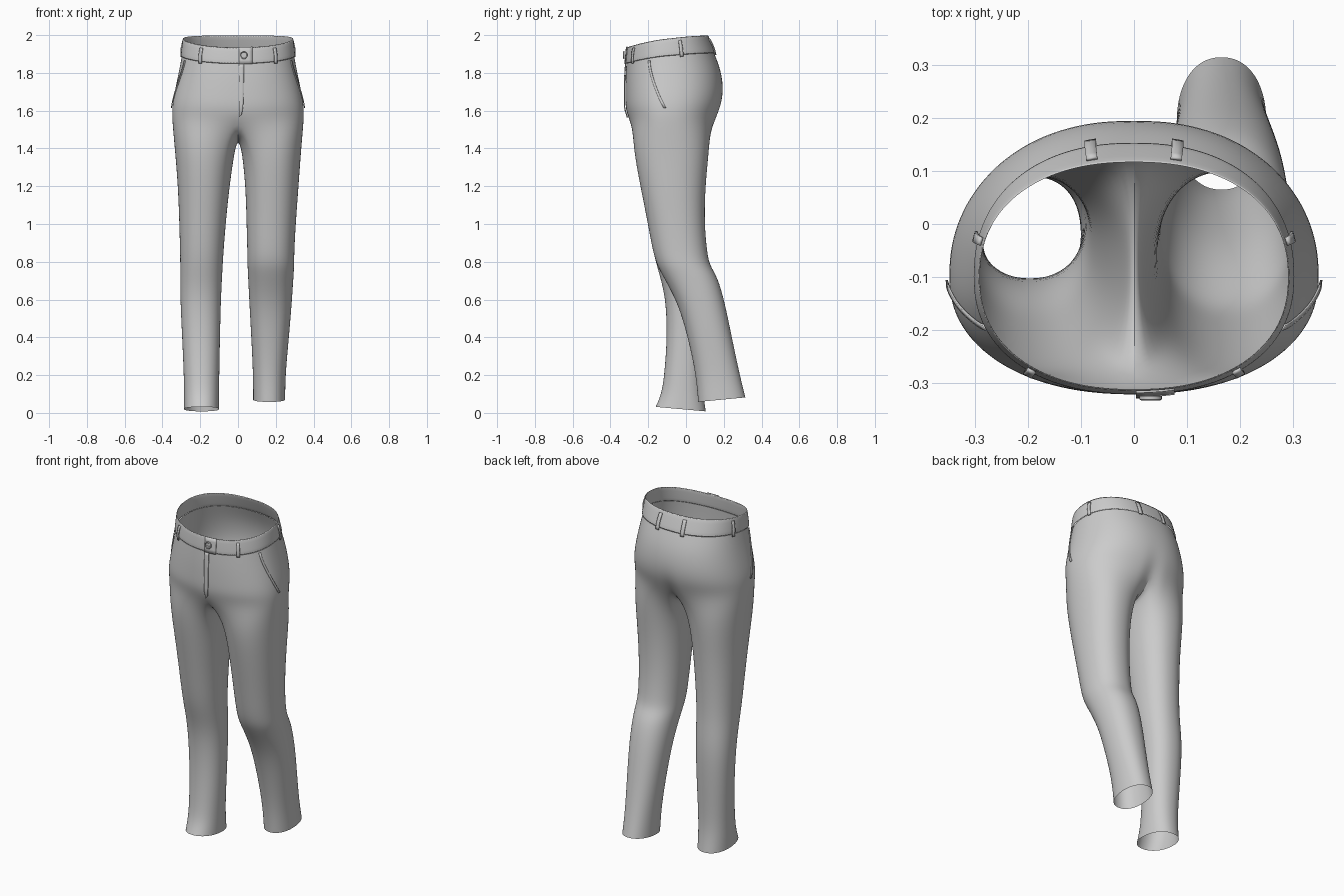
import bpy, bmesh, math
from mathutils import Vector

old = bpy.data.objects.get("Cube")
if old:
    bpy.data.objects.remove(old)

cloth = bpy.data.materials.new("grey cloth")
cloth.use_nodes = True
GREY = (0.6, 0.6, 0.6, 1)
cloth.diffuse_color = GREY
cloth.node_tree.nodes["Principled BSDF"].inputs["Base Color"].default_value = GREY

HALF = 24      # segments from front centre to back centre
INNER = 8      # segments along the crotch seam
MID_Y = -0.1   # widest line of the hips

# Hip stations: height, half width, front y, back y, tilt of the ring
HIPS = [(1.98, .287, -.308, .112, 1), (1.89, .297, -.316, .148, .9),
        (1.80, .314, -.321, .186, .7), (1.70, .336, -.322, .200, .4),
        (1.62, .350, -.321, .188, .2), (1.55, .349, -.302, .158, 0)]

# Leg stations: height, inner x, outer x, front y, back y
RIGHT = [(1.41, .014, .336, -.282, .125), (1.2, .045, .318, -.242, .102),
         (1.0, .065, .311, -.202, .092), (.82, .079, .306, -.168, .09),
         (.70, .085, .306, -.130, .10), (.58, .091, .305, -.106, .105),
         (.40, .095, .296, -.100, .098), (.2, .099, .287, -.115, .088),
         (.1, .100, .286, -.130, .092), (.02, .099, .286, -.161, .105)]
LEFT = [(1.41, .018, .336, -.282, .125), (1.2, .040, .321, -.242, .102),
        (1.0, .045, .306, -.202, .098), (.85, .049, .298, -.175, .112),
        (.78, .050, .298, -.153, .126), (.72, .053, .294, -.120, .168),
        (.58, .060, .285, -.042, .207), (.40, .070, .270, .010, .243),
        (.2, .080, .251, .053, .285), (.07, .080, .250, .064, .315)]


def power(v, n):
    return math.copysign(abs(v) ** (2 / n), v)


def hip_point(z, angle, out=0.0):
    """Point on the hips; angle 0 is the front, a quarter turn is the left."""
    lo = next((i for i in range(len(HIPS) - 1) if z >= HIPS[i + 1][0]), len(HIPS) - 2)
    a, b = HIPS[lo], HIPS[lo + 1]
    t = (a[0] - z) / (a[0] - b[0])
    width, front, back, tilt = (p + (q - p) * t for p, q in zip(a[1:], b[1:]))
    s, c = math.sin(angle), math.cos(angle)
    depth = MID_Y - front if c > 0 else back - MID_Y
    x = (width + out) * power(s, 2.25)
    y = MID_Y - (depth + out) * power(c, 2.25)
    return Vector((x, y, z + tilt * (.003 - .0315 * c - .0145 * c * c)))


def angle_at(x, z, back=False):
    """Angle on the hips where the surface has the given x."""
    width = max(abs(hip_point(z, math.pi / 2).x), abs(x))
    a = math.copysign(math.asin((abs(x) / width) ** 1.125), x)
    return math.pi - a if back else a


def finish(name, bm, levels=0, thick=0.0, sharp=50):
    bmesh.ops.recalc_face_normals(bm, faces=bm.faces)
    mesh = bpy.data.meshes.new(name)
    bm.to_mesh(mesh)
    bm.free()
    mesh.materials.append(cloth)
    ob = bpy.data.objects.new(name, mesh)
    bpy.context.collection.objects.link(ob)
    if thick:
        mod = ob.modifiers.new("thickness", 'SOLIDIFY')
        mod.thickness, mod.offset = thick, 0
    if levels:
        mod = ob.modifiers.new("smooth", 'SUBSURF')
        mod.levels = mod.render_levels = levels
    bpy.ops.object.select_all(action='DESELECT')
    ob.select_set(True)
    bpy.context.view_layer.objects.active = ob
    bpy.ops.object.shade_smooth_by_angle(angle=math.radians(sharp))
    return ob


def bridge(bm, upper, lower):
    n = len(upper)
    for i in range(n):
        j = (i + 1) % n
        bm.faces.new((upper[i], upper[j], lower[j], lower[i]))


def hip_patch(name, corner, rows, cols, thick):
    """Plate on the hip surface; corner(u, v) gives a surface point."""
    bm = bmesh.new()
    grid = [[bm.verts.new(corner(u / cols, v / rows)) for u in range(cols + 1)]
            for v in range(rows + 1)]
    for r in range(rows):
        for c in range(cols):
            bm.faces.new((grid[r][c], grid[r][c + 1], grid[r + 1][c + 1], grid[r + 1][c]))
    return finish(name, bm, 0, thick)


# Trouser body: hip rings that split at the crotch into two legs
def build_body():
    bm = bmesh.new()
    count = 2 * HALF
    rings = []
    for z in [1.89] + [s[0] for s in HIPS[2:]]:
        pts = [hip_point(z, math.pi * i / HALF) for i in range(count)]
        rings.append([bm.verts.new(p) for p in pts])
    for a, b in zip(rings, rings[1:]):
        bridge(bm, a, b)
    hips = rings[-1]
    hips[HALF].co.y -= .02   # soft cleft at the back seam
    rings[-2][HALF].co.y -= .006
    front, back = hips[0].co, hips[HALF].co
    seam = []
    for k in range(1, INNER):
        t = k / INNER
        p = back.lerp(front, t)
        p.z -= .115 * math.sin(math.pi * t) ** .8
        seam.append(bm.verts.new(p))
    for side, stations in ((1, LEFT), (-1, RIGHT)):
        outer = [hips[(side * i) % count] for i in range(HALF + 1)]
        ring = outer + seam
        n = len(ring)
        for idx, (z, xin, xout, yf, yb) in enumerate(stations):
            hem = .012 * side if idx == len(stations) - 1 else 0
            nxt = []
            for i in range(n):
                a = 2 * math.pi * (i + INNER / 2) / n
                fx, fy = -power(math.cos(a), 2.2), power(math.sin(a), 2.2)
                x = (xin + xout) / 2 + fx * (xout - xin) / 2
                y = (yf + yb) / 2 - fy * (yb - yf) / 2
                nxt.append(bm.verts.new((side * x, y, z - hem * fy)))
            bridge(bm, ring, nxt)
            ring = nxt
    return finish("trouser_body", bm, 2, sharp=80)


build_body()

# Waistband
band = bmesh.new()
band_rings = [[band.verts.new(hip_point(z, math.pi * i / 36, .004)) for i in range(72)]
              for z in (1.98, 1.93, 1.885)]
for a, b in zip(band_rings, band_rings[1:]):
    bridge(band, a, b)
finish("waistband", band, 1, .004)


# Belt loops
def belt_loop(name, x, back):
    mid = angle_at(x, 1.93, back)
    spread = .034

    def corner(u, v):
        bulge = .009 + .005 * math.sin(math.pi * v)
        return hip_point(1.962 - .085 * v, mid + (u - .5) * 2 * spread, bulge)
    hip_patch(name, corner, 6, 2, .006)


for side, word in ((1, "left"), (-1, "right")):
    belt_loop(word + "_front_loop", side * .19, False)
    belt_loop(word + "_side_loop", side * .284, True)
    belt_loop(word + "_back_loop", side * .078, True)

    # Slanted pocket edge
    def pocket(u, v, side=side):
        z = 1.875 - .26 * v
        a = 1.17 + .36 * v ** 1.4 + (u - .5) * .05
        return hip_point(z, side * a, .003)
    hip_patch(word + "_pocket_edge", pocket, 10, 2, .004)


# Fly flap, rounded towards the seam at its foot
def fly(u, v):
    z = 1.885 - .32 * v
    x = .004 + u * .026 * math.sqrt(max(0, 1 - v ** 6))
    return hip_point(z, angle_at(x, z), .004)


hip_patch("fly_flap", fly, 16, 3, .006)


# Waistband overlap behind the button
def overlap(u, v):
    z = 1.98 - .095 * v
    return hip_point(z, angle_at(.004 + u * .07, z), .008)


hip_patch("waistband_overlap", overlap, 4, 4, .004)

# Button with a raised rim and four stitches
spot = hip_point(1.935, angle_at(.03, 1.935), .013)
button = bmesh.new()
rows = []
for r, out in ((.021, 0), (.021, .006), (.018, .008), (.015, .005)):
    rows.append([button.verts.new((spot.x + r * math.cos(t * math.pi / 12),
                                   spot.y - out,
                                   spot.z + r * math.sin(t * math.pi / 12)))
                 for t in range(24)])
for a, b in zip(rows, rows[1:]):
    bridge(button, a, b)
button.faces.new(rows[-1])
for sx in (-1, 1):
    for sz in (-1, 1):
        made = bmesh.ops.create_cube(button, size=.004)
        bmesh.ops.translate(button, verts=made["verts"],
                            vec=spot + Vector((sx * .005, -.005, sz * .005)))
finish("button", button, 0, sharp=35)
